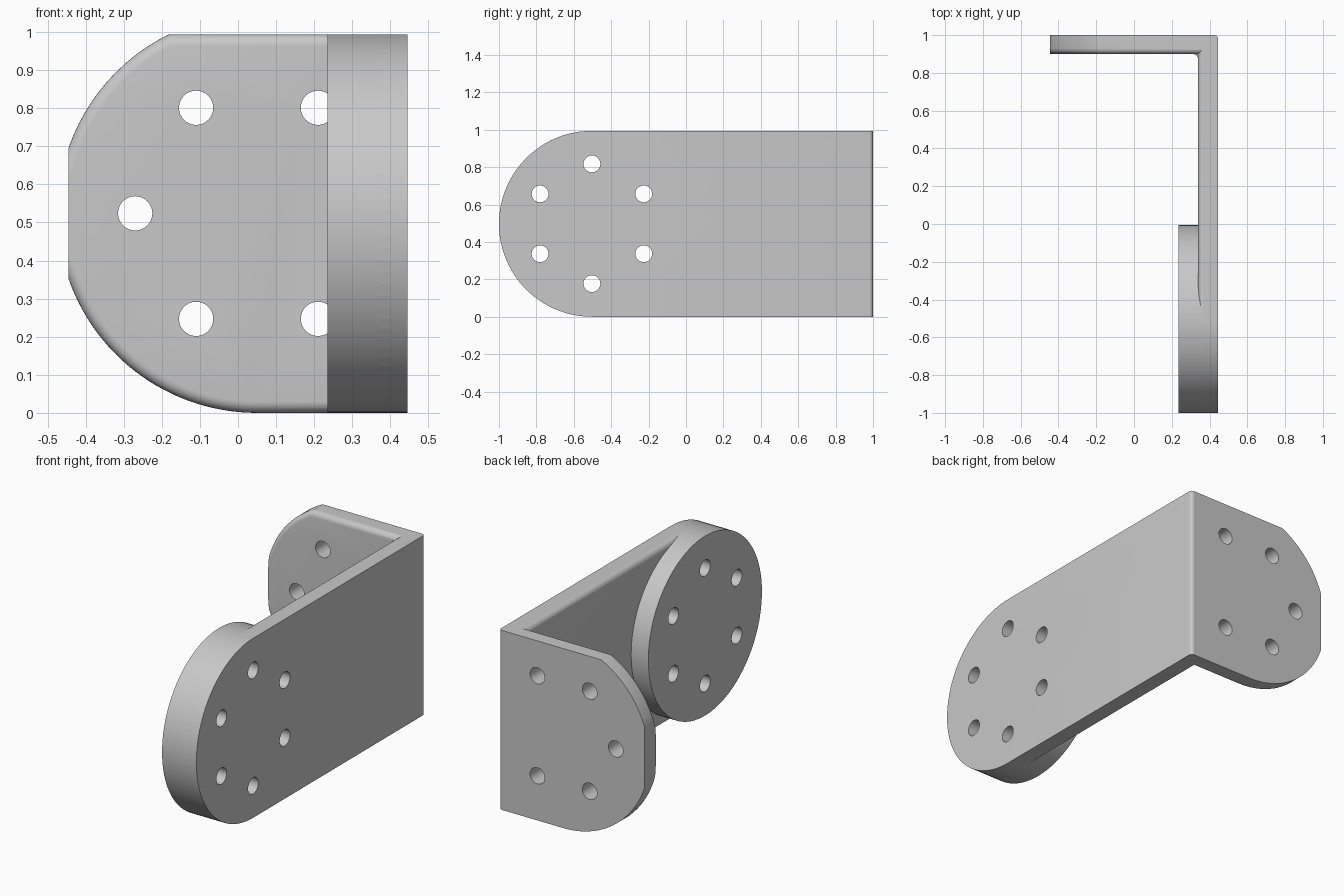
import bpy, bmesh, math
from mathutils import Matrix

if "Cube" in bpy.data.objects:
    bpy.data.objects.remove(bpy.data.objects["Cube"])

TOP, X_OUT, X_IN, Y_IN, FILLET = 0.994, 0.445, 0.34, 0.9, 0.03
HUB_Y, HUB_Z, HUB_R = -0.503, 0.497, 0.497
END_X, END_Z, END_R = 0.05, 0.524, 0.524
HOLE_RING, HOLE_R = 0.32, 0.045

steel = bpy.data.materials.new("grey steel")
steel.use_nodes = True
grey = (0.58, 0.58, 0.58, 1)
steel.diffuse_color = grey
steel.node_tree.nodes["Principled BSDF"].inputs["Base Color"].default_value = grey


def arc(cu, cv, r, start, end, steps):
    return [(cu + r * math.cos(a), cv + r * math.sin(a))
            for a in (start + (end - start) * i / steps for i in range(steps + 1))]


def prism(name, outline, place, low, high, rounds=()):
    """Extrude an outline; each round is (radius, test on an edge's two ends)."""
    bm = bmesh.new()
    a = [bm.verts.new(place(u, v, low)) for u, v in outline]
    b = [bm.verts.new(place(u, v, high)) for u, v in outline]
    bm.faces.new(a)
    bm.faces.new(b)
    for i in range(len(a)):
        bm.faces.new((a[i - 1], a[i], b[i], b[i - 1]))
    bmesh.ops.recalc_face_normals(bm, faces=bm.faces)
    for radius, test in rounds:
        edges = [e for e in bm.edges if test(e.verts[0].co, e.verts[1].co)]
        bmesh.ops.bevel(bm, geom=edges, offset=radius, segments=6,
                        profile=0.5, affect='EDGES', clamp_overlap=False)
    mesh = bpy.data.meshes.new(name)
    bm.to_mesh(mesh)
    bm.free()
    mesh.materials.append(steel)
    ob = bpy.data.objects.new(name, mesh)
    bpy.context.collection.objects.link(ob)
    return ob


def combine(target, tool, operation):
    mod = target.modifiers.new("combine", 'BOOLEAN')
    mod.operation, mod.solver, mod.object = operation, 'EXACT', tool
    bpy.context.view_layer.objects.active = target
    bpy.ops.object.modifier_apply(modifier=mod.name)
    bpy.data.objects.remove(tool)


def across(u, v, w):
    return (w, u, v)


def along(u, v, w):
    return (u, w, v)


def upright(u, v, w):
    return (u, v, w)


def near(p, q, axis, value):
    return abs(p[axis] - value) < 1e-4 and abs(q[axis] - value) < 1e-4


# Long side plate with a round front end
half = math.pi / 2
outline = [(1, 0), (1, TOP)] + arc(HUB_Y, HUB_Z, HUB_R, half, 3 * half, 48)
bracket = prism("bracket", outline, across, X_IN, X_OUT, [
    (FILLET, lambda p, q: near(p, q, 0, X_IN) and not near(p, q, 1, 1)),
    (0.02, lambda p, q: near(p, q, 0, X_OUT) and near(p, q, 1, 1))])

# Rear end plate: arc cut off by a flat side and the top
top_angle = math.pi - math.asin((TOP - END_Z) / END_R)
flat_angle = math.acos((-X_OUT - END_X) / END_R)
outline = ([(0.42, 0), (0.42, TOP)]
           + arc(END_X, END_Z, END_R, top_angle, flat_angle, 12)
           + arc(END_X, END_Z, END_R, 2 * math.pi - flat_angle, 3 * half, 28))
end_plate = prism("end_plate", outline, along, Y_IN, 1, [
    (FILLET, lambda p, q: near(p, q, 1, Y_IN) and not near(p, q, 0, -X_OUT)
     and not near(p, q, 0, 0.42))])
combine(bracket, end_plate, 'UNION')

# Fillet in the inner corner
c = FILLET
outline = [(X_IN + c, Y_IN + c), (X_IN - c, Y_IN + c)] + arc(
    X_IN - c, Y_IN - c, c, half, 0, 6) + [(X_IN + c, Y_IN - c)]
combine(bracket, prism("corner_fillet", outline, upright, c, TOP - c), 'UNION')

# Round hub on the inside of the front end
outline = arc(HUB_Y, HUB_Z, HUB_R, half, 5 * half, 96)[:-1]
combine(bracket, prism("hub", outline, across, 0.235, 0.4), 'UNION')


# Bolt holes on two rings
def drill(u, v, place, low, high):
    circle = arc(u, v, HOLE_R, 0, 2 * math.pi, 32)[:-1]
    combine(bracket, prism("drill", circle, place, low, high), 'DIFFERENCE')


for i in range(6):
    turn = i * math.pi / 3
    drill(HUB_Y + HOLE_RING * math.sin(turn), HUB_Z + HOLE_RING * math.cos(turn),
          across, 0.1, 0.6)
    if i:
        drill(END_X + HOLE_RING * math.cos(turn), END_Z + HOLE_RING * math.sin(turn),
              along, 0.8, 1.1)

bpy.ops.object.select_all(action='DESELECT')
bracket.select_set(True)
bpy.context.view_layer.objects.active = bracket
bpy.ops.object.shade_smooth_by_angle(angle=math.radians(30))
